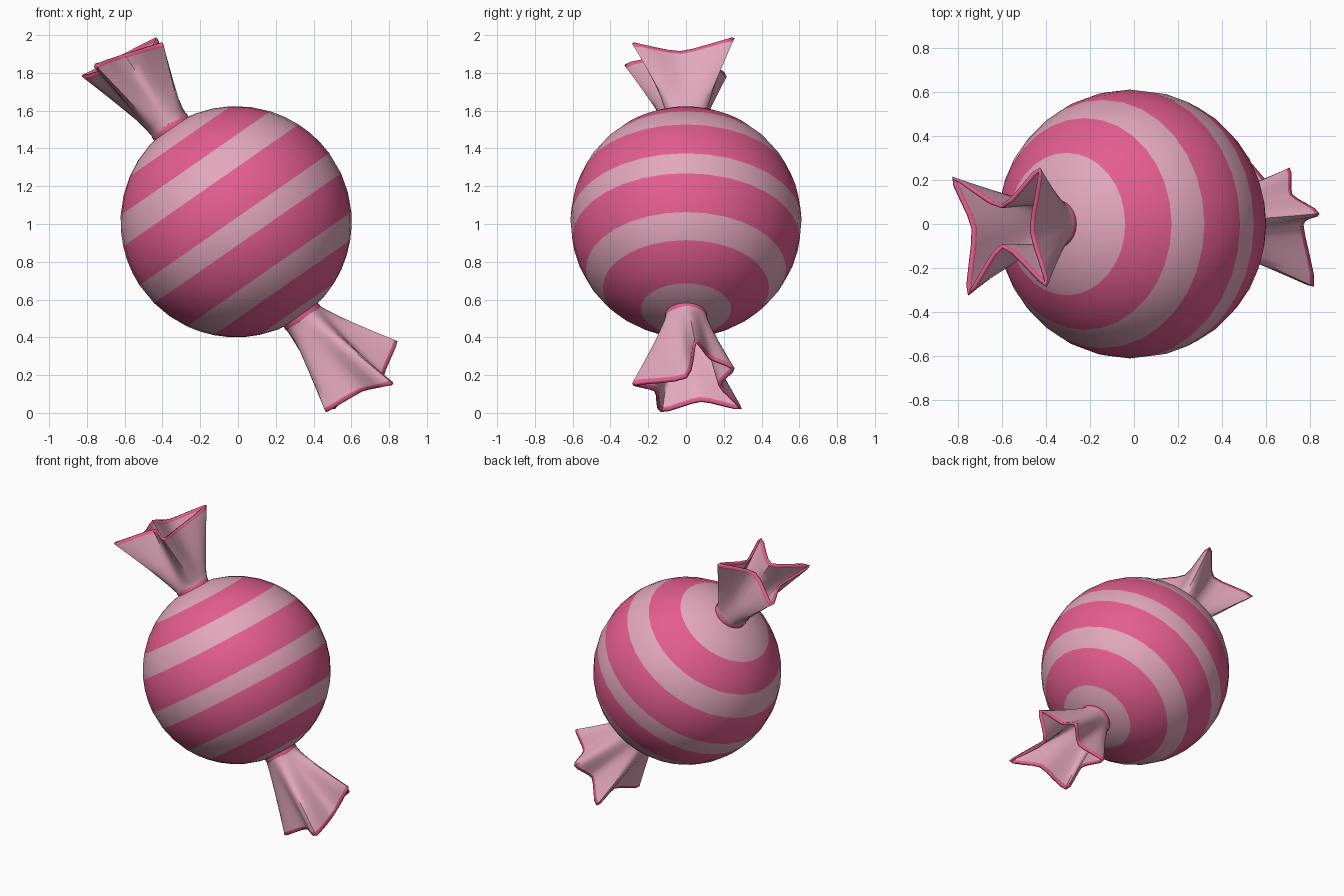
import bpy, bmesh
from math import sin, cos, pi, radians
from mathutils import Vector

if "Cube" in bpy.data.objects:
    bpy.data.objects.remove(bpy.data.objects["Cube"])

CENTRE = Vector((-0.01, 0, 1.012))
AXIS = Vector((-0.57, 0, 0.82)).normalized()
SIDE = Vector((0.82, 0, 0.57)).normalized()
RADIUS = 0.612


def make_material(name, rgb):
    mat = bpy.data.materials.new(name)
    mat.use_nodes = True
    mat.diffuse_color = (*rgb, 1)
    bsdf = mat.node_tree.nodes["Principled BSDF"]
    bsdf.inputs["Base Color"].default_value = (*rgb, 1)
    bsdf.inputs["Roughness"].default_value = 0.6
    return mat


MATERIALS = [make_material("light_pink", (0.76, 0.39, 0.50)),
             make_material("deep_pink", (0.77, 0.11, 0.27))]


def place(along, u, v, sign=1):
    """Candy-axis coordinates to world space."""
    return CENTRE + AXIS * along * sign + SIDE * u + Vector((0, v, 0))


def loft(name, rings, band_colours, capped=False, sharp=60):
    """Skin closed rings with quads, one colour per band."""
    bm = bmesh.new()
    loops = [[bm.verts.new(p) for p in ring] for ring in rings]
    for low, high, colour in zip(loops, loops[1:], band_colours):
        n = len(low)
        for i in range(n):
            j = (i + 1) % n
            bm.faces.new((low[i], low[j], high[j], high[i])).material_index = colour
    if capped:
        bm.faces.new(loops[0])
        bm.faces.new(loops[-1])
    bmesh.ops.recalc_face_normals(bm, faces=bm.faces)
    mesh = bpy.data.meshes.new(name)
    bm.to_mesh(mesh)
    bm.free()
    for mat in MATERIALS:
        mesh.materials.append(mat)
    obj = bpy.data.objects.new(name, mesh)
    bpy.context.collection.objects.link(obj)
    bpy.ops.object.select_all(action="DESELECT")
    obj.select_set(True)
    bpy.context.view_layer.objects.active = obj
    bpy.ops.object.shade_smooth_by_angle(angle=radians(sharp))
    return obj


# Striped ball: polar angles where the colour changes
edges = [5, 32, 52, 67.5, 88.5, 100, 120, 134, 157, 175]
angles, colours = [edges[0]], []
for k, (start, end) in enumerate(zip(edges, edges[1:])):
    steps = max(1, round((end - start) / 8))
    for s in range(1, steps + 1):
        angles.append(start + (end - start) * s / steps)
        colours.append(k % 2)
ball_rings = []
for a in map(radians, angles):
    r = RADIUS * sin(a)
    ball_rings.append([place(RADIUS * cos(a), r * cos(t * pi / 16), r * sin(t * pi / 16))
                       for t in range(32)])
loft("candy_ball", ball_rings, colours, capped=True)


def smooth_loop(points, steps=4, tension=0.36):
    """Closed cardinal curve through the points."""
    pts = [Vector(p) for p in points]
    n, out = len(pts), []
    for i in range(n):
        p0, p1, p2, p3 = (pts[(i + d) % n] for d in (-1, 0, 1, 2))
        m1, m2 = (p2 - p0) * tension, (p3 - p1) * tension
        for s in range(steps):
            t = s / steps
            out.append(p1 * (2 * t**3 - 3 * t**2 + 1) + m1 * (t**3 - 2 * t**2 + t)
                       + p2 * (3 * t**2 - 2 * t**3) + m2 * (t**3 - t**2))
    return out


def wrapper_tail(name, rim_points, start_angle, sign):
    """Pleated twist flaring from a round neck to a folded rim."""
    rim = smooth_loop(rim_points)
    n = len(rim)
    neck = []
    for i in range(n):
        a = radians(start_angle) + 2 * pi * i / n
        neck.append(Vector((0.1 * cos(a), 0.1 * sin(a), 0.615)))
    rings = [[place(p.z - 0.04, p.x * 1.05, p.y * 1.05, sign) for p in neck]]
    for f in (0, 0.12, 0.3, 0.5, 0.7, 0.86, 0.955, 1):
        ring = []
        for p, q in zip(neck, rim):
            w = f ** 1.12
            ring.append(place(p.z + (q.z - p.z) * f,
                              p.x + (q.x - p.x) * w, p.y + (q.y - p.y) * w, sign))
        rings.append(ring)
    tail = loft(name, rings, [1, 0, 0, 0, 0, 0, 0, 1])
    thick = tail.modifiers.new("paper_thickness", "SOLIDIFY")
    thick.thickness = 0.016
    thick.offset = 0
    return tail


# Rim points: across, depth, distance along the axis
wrapper_tail("upper_wrapper_tail", [
    (0.21, 0.25, 1.04), (0.02, 0.08, 1.07), (-0.228, 0.21, 1.10), (-0.138, -0.02, 1.07),
    (-0.137, -0.32, 1.11), (0.02, -0.10, 1.066), (0.22, -0.28, 1.0), (0.138, -0.03, 1.0),
], 50, 1)
wrapper_tail("lower_wrapper_tail", [
    (0.335, 0.05, 1.01), (0.185, 0.13, 1.01), (0.146, 0.25, 1.05), (0.02, 0.18, 1.07),
    (-0.14, 0.29, 1.11), (-0.11, 0.08, 1.08), (-0.18, -0.13, 1.10), (0.04, -0.16, 1.12),
    (0.188, -0.28, 1.18), (0.167, 0.0, 1.12),
], 8, -1)


# Cinched collars around both necks
for name, sign in (("upper_collar", 1), ("lower_collar", -1)):
    profile = [(0.575, 0.108), (0.618, 0.112), (0.63, 0.108), (0.634, 0.1)]
    rings = [[place(h, r * cos(t * pi / 12), r * sin(t * pi / 12), sign)
              for t in range(24)] for h, r in profile]
    loft(name, rings, [1, 1, 1])
